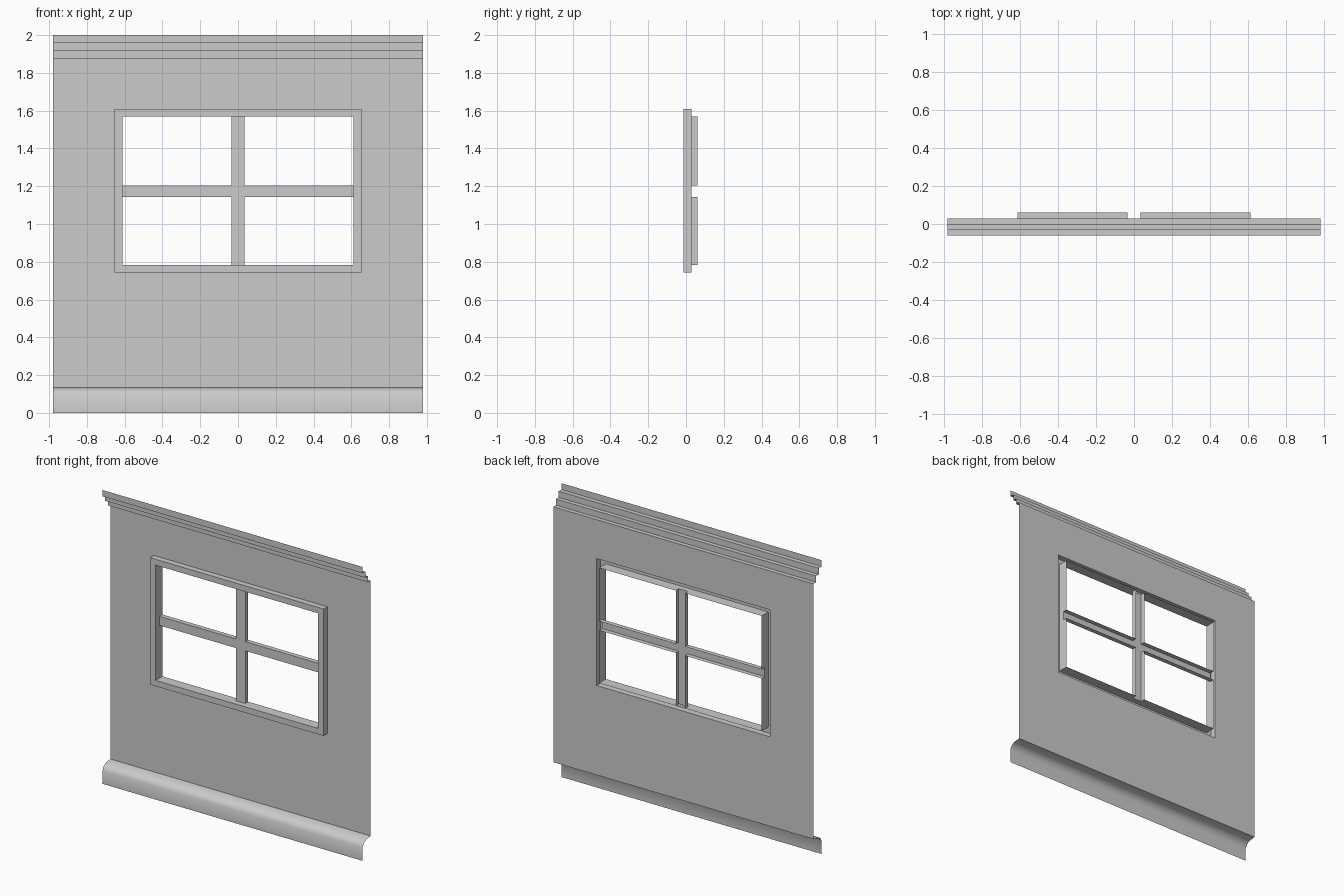
import bpy, bmesh, math

if "Cube" in bpy.data.objects:
    bpy.data.objects.remove(bpy.data.objects["Cube"])

HALF = 0.98                      # half wall width
WALL, TRIM, BACK = 0.028, -0.012, 0.06   # y of wall sheet, trim face, pane reveal ends
OUTER = (-0.653, 0.653, 0.744, 1.608)    # trim outline: x0, x1, z0, z1
INNER = (-0.612, 0.612, 0.784, 1.568)    # window opening
BAR_X = (-0.035, 0.035)
BAR_Z = (1.143, 1.205)


def finish(name, bm):
    bmesh.ops.remove_doubles(bm, verts=bm.verts, dist=1e-5)
    mesh = bpy.data.meshes.new(name)
    bm.to_mesh(mesh)
    bm.free()
    ob = bpy.data.objects.new(name, mesh)
    bpy.context.collection.objects.link(ob)
    return ob


def quad(bm, pts):
    bm.faces.new([bm.verts.new(p) for p in pts])


def sheet(bm, xs, zs, y, holes):
    """Flat grid facing -y, leaving out the listed cells."""
    for i in range(len(xs) - 1):
        for j in range(len(zs) - 1):
            if (i, j) not in holes:
                a, b, c, d = xs[i], xs[i + 1], zs[j], zs[j + 1]
                quad(bm, [(a, y, c), (b, y, c), (b, y, d), (a, y, d)])


def tube(bm, rect, y0, y1, outward=False):
    """Four sides of a rectangular opening running in y."""
    a, b, c, d = rect
    loop = [(a, c), (b, c), (b, d), (a, d)]
    for (px, pz), (qx, qz) in zip(loop, loop[1:] + loop[:1]):
        pts = [(px, y0, pz), (qx, y0, qz), (qx, y1, qz), (px, y1, pz)]
        quad(bm, pts[::-1] if outward else pts)


def moulding(name, profile):
    """Sweep a (y, z) profile, bottom to top, across the wall width."""
    bm = bmesh.new()
    for (y0, z0), (y1, z1) in zip(profile, profile[1:]):
        quad(bm, [(-HALF, y0, z0), (HALF, y0, z0), (HALF, y1, z1), (-HALF, y1, z1)])
    return finish(name, bm)


# Wall sheet with the window cut out
bm = bmesh.new()
sheet(bm, [-HALF, OUTER[0], OUTER[1], HALF], [0.135, OUTER[2], OUTER[3], 1.873], WALL, {(1, 1)})
finish("wall", bm)

# Stepped cornice
moulding("cornice", [(WALL, 1.873), (-0.001, 1.873), (-0.001, 1.915), (-0.03, 1.915),
                     (-0.03, 1.957), (-0.06, 1.957), (-0.06, 2.0)])

# Rounded baseboard
base = moulding("baseboard", [(-0.06, 0), (-0.06, 0.088), (-0.045, 0.115), (-0.02, 0.13), (WALL, 0.135)])
bpy.context.view_layer.objects.active = base
base.select_set(True)
bpy.ops.object.shade_smooth_by_angle(angle=math.radians(40))

# Raised window trim, hollow at the back
bm = bmesh.new()
sheet(bm, [OUTER[0], INNER[0], INNER[1], OUTER[1]],
      [OUTER[2], INNER[2], INNER[3], OUTER[3]], TRIM, {(1, 1)})
tube(bm, OUTER, TRIM, WALL, outward=True)
tube(bm, INNER, TRIM, WALL)
finish("window_trim", bm)

# Crossing bars with a reveal behind each of the four panes
bm = bmesh.new()
xs = [INNER[0], *BAR_X, INNER[1]]
zs = [INNER[2], *BAR_Z, INNER[3]]
panes = {(i, j) for i in (0, 2) for j in (0, 2)}
sheet(bm, xs, zs, WALL, panes)
for i, j in sorted(panes):
    tube(bm, (xs[i], xs[i + 1], zs[j], zs[j + 1]), WALL, BACK)
finish("window_bars", bm)
